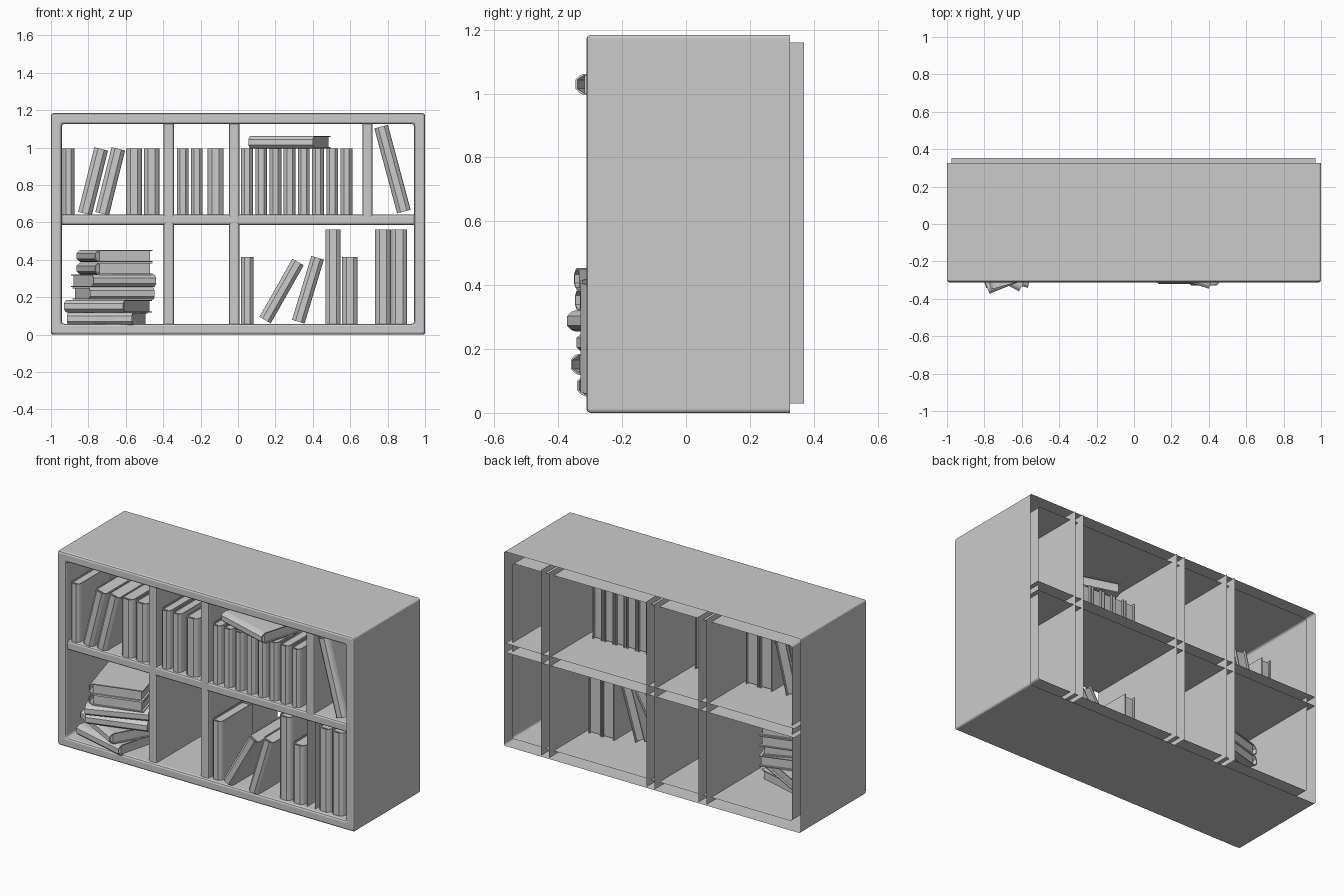
import bpy, bmesh, math
from mathutils import Matrix, Vector

if "Cube" in bpy.data.objects:
    bpy.data.objects.remove(bpy.data.objects["Cube"])


def finish(bm, name, smooth=False, recalc=True):
    if recalc:
        bmesh.ops.recalc_face_normals(bm, faces=bm.faces[:])
    me = bpy.data.meshes.new(name)
    bm.to_mesh(me)
    bm.free()
    ob = bpy.data.objects.new(name, me)
    bpy.context.collection.objects.link(ob)
    return ob


def rounded_ring(bm, inset, y, r, seg=4):
    # rounded rectangle in the xz plane at depth y
    hx, hz = 1 - inset - r, 0.592 - inset - r
    ring = []
    for k, (sx, sz) in enumerate([(1, 1), (-1, 1), (-1, -1), (1, -1)]):
        for i in range(seg + 1):
            a = math.pi / 2 * (k + i / seg)
            ring.append(bm.verts.new((sx * hx + r * math.cos(a), y,
                                      0.592 + sz * hz + r * math.sin(a))))
    return ring


def frame():
    # hollow shell, open at the back, with a bevelled front rim
    bm = bmesh.new()
    steps = [(0, .325, .012), (0, -.30, .012), (.004, -.308, .012), (.012, -.312, .012),
             (.046, -.312, .014), (.054, -.308, .014), (.058, -.30, .014), (.058, .325, .014)]
    rings = [rounded_ring(bm, *s) for s in steps]
    for a, b in zip(rings, rings[1:]):
        n = len(a)
        for i in range(n):
            j = (i + 1) % n
            bm.faces.new((a[i], a[j], b[j], b[i]))
    finish(bm, "outer_frame")


def board(name, lo, hi, centre, back, horizontal=False, cap=True):
    # thin hollow board: U-shaped section, open at the back
    bm = bmesh.new()
    w = .0275
    half = [(-w, back), (-w, -.285), (-w + .003, -.292), (-w + .01, -.296)]
    if not cap:
        half = half[:2]
    sides = [half, [(-u, y) for u, y in half]]
    if cap:
        sides = [half + sides[1][::-1]]
    for prof in sides:
        rows = []
        for u, y in prof:
            if horizontal:
                ends = (lo, y, centre + u), (hi, y, centre + u)
            else:
                ends = (centre + u, y, lo), (centre + u, y, hi)
            rows.append([bm.verts.new(p) for p in ends])
        for a, b in zip(rows, rows[1:]):
            bm.faces.new((a[0], a[1], b[1], b[0]))
    finish(bm, name)


def prism(bm, prof, z0, z1):
    a = [bm.verts.new((x, y, z0)) for x, y in prof]
    b = [bm.verts.new((x, y, z1)) for x, y in prof]
    bm.faces.new(a[::-1])
    bm.faces.new(b)
    n = len(prof)
    for i in range(n):
        j = (i + 1) % n
        bm.faces.new((a[i], a[j], b[j], b[i]))


def book(name, matrix, t=.062, h=.36, d=.31):
    # local axes: x thickness, -y spine, z height
    bm = bmesh.new()
    c, s = .006, t / 2
    outer = [(-s, d / 2), (-s, -d / 2 + .028), (-s * .85, -d / 2 + .014), (-s * .45, -d / 2)]
    inner = [(-s + c, d / 2), (-s + c, -d / 2 + .026), (-s * .42, -d / 2 + c)]
    mirror = lambda p: [(-x, y) for x, y in p[::-1]]
    cover = outer + mirror(outer) + inner_path(inner)
    prism(bm, cover, -h / 2, h / 2)
    # page block set in from the cover edges
    page = [(-s + c, d / 2 - .012), (-s + c, -d / 2 + .026)]
    prism(bm, page + mirror(page), -h / 2 + .008, h / 2 - .008)
    finish(bm, name).matrix_world = matrix


def inner_path(inner):
    right = [(-x, y) for x, y in inner]
    return right + inner[::-1]


def standing(name, x, z0, t, h=.357, front=-.285, d=.31):
    book(name, Matrix.Translation((x, front + d / 2, z0 + h / 2)), t, h, d)


def leaning(name, x, z, deg, t, h=.357, front=-.29, d=.31):
    m = Matrix.Translation((x, front + d / 2, z)) @ Matrix.Rotation(math.radians(deg), 4, 'Y')
    book(name, m, t, h, d)


def lying(name, x, y, z, deg, t=.066):
    m = (Matrix.Translation((x, y, z)) @ Matrix.Rotation(math.radians(deg), 4, 'Z')
         @ Matrix.Rotation(math.pi / 2, 4, 'Y'))
    book(name, m, t, .36, .32)


# case
frame()
board("middle_shelf", -.975, .97, .614, .353, horizontal=True)
board("left_divider", .03, 1.16, -.37, .37)
board("centre_divider", .03, 1.16, -.02, .37)
board("right_divider_upper", .614, 1.16, .692, .37)
board("right_divider_lower", .03, .614, .692, .37, cap=False)

# upright books, upper row: (centre x, thickness)
upper = [(-.906, .062), (-.556, .083), (-.462, .083), (-.295, .062), (-.22, .062), (-.12, .085)]
upper += [(.048 + .076 * i, .063) for i in range(8)]
for i, (x, t) in enumerate(upper):
    standing(f"upper_book_{i + 1}", x, .639, t)

# upright books, lower row: (centre x, thickness, height)
for i, (x, t, h) in enumerate([(.05, .067, .36), (.508, .082, .508), (.598, .082, .36),
                               (.775, .084, .508), (.862, .084, .508)]):
    standing(f"lower_book_{i + 1}", x, .055, t, h)

# leaning books
leaning("leaning_book_1", -.775, .82, 14, .075)
leaning("leaning_book_2", -.683, .82, 14, .075)
leaning("leaning_book_3", .826, .885, -15, .075, .47)
leaning("leaning_book_4", .233, .233, 29.6, .07, front=-.32)
leaning("leaning_book_5", .374, .24, 16.8, .07, front=-.33)

# stacked books and the one lying on the upper row: x, y, z, turn
for i, p in enumerate([(-.70, -.14, .085, -15), (-.695, -.133, .152, -29),
                       (-.665, -.137, .22, 17), (-.665, -.157, .288, 22),
                       (-.66, -.13, .353, -74), (-.66, -.133, .42, -74)]):
    lying(f"stacked_book_{i + 1}", *p)
lying("top_lying_book", .275, -.14, 1.029, -17)
